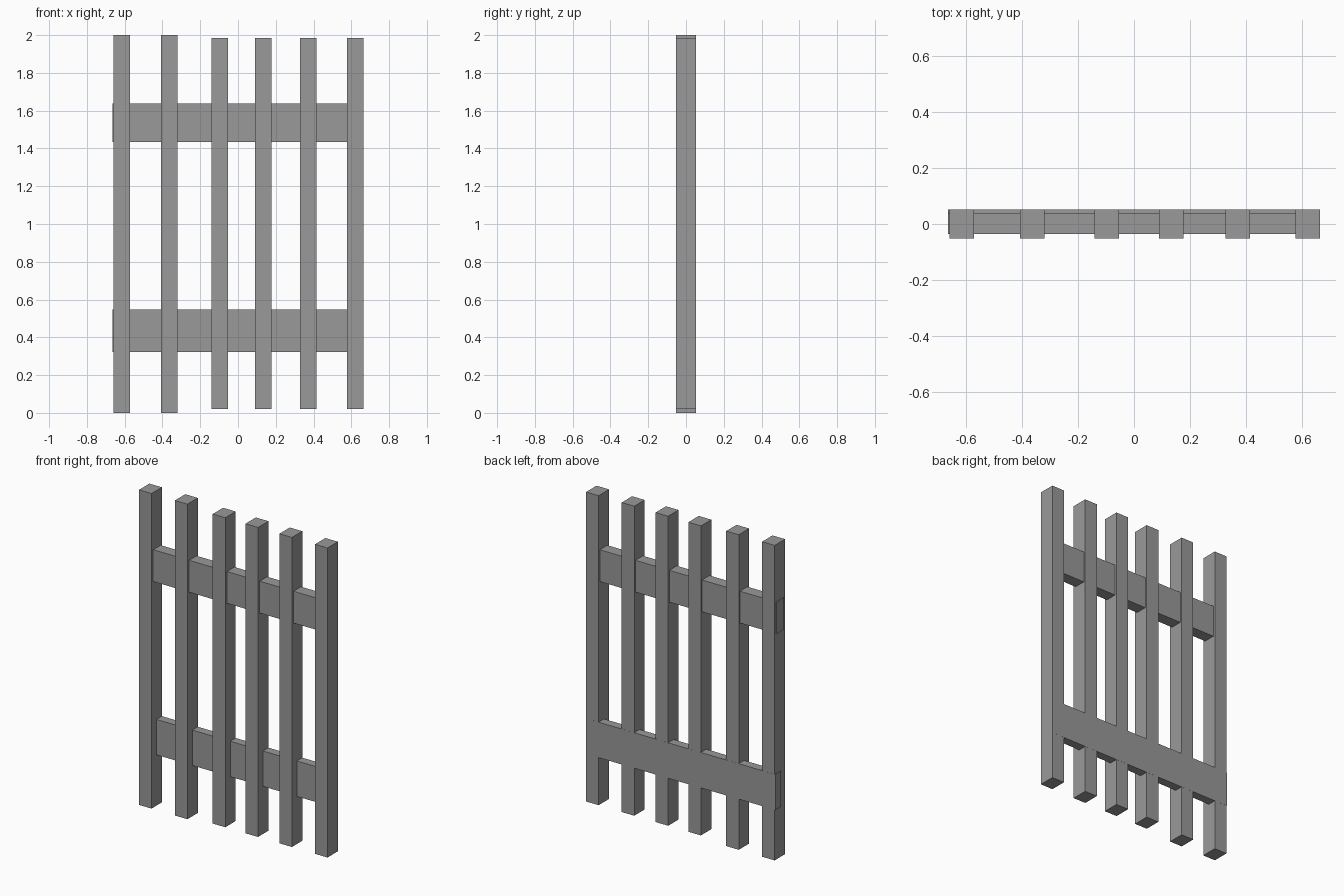
import bpy

cube = bpy.data.objects.get("Cube")
if cube:
    bpy.data.objects.remove(cube, do_unlink=True)

# Single grey for the whole fence
grey = bpy.data.materials.new("fence_grey")
grey.use_nodes = True
color = (0.32, 0.32, 0.32, 1)
grey.diffuse_color = color
grey.node_tree.nodes["Principled BSDF"].inputs["Base Color"].default_value = color


def box(name, x, y, z):
    """Add a box from (low, high) ranges on each axis."""
    ranges = (x, y, z)
    bpy.ops.mesh.primitive_cube_add(size=1, location=[(a + b) / 2 for a, b in ranges])
    obj = bpy.context.object
    obj.name = name
    obj.scale = [b - a for a, b in ranges]
    bpy.ops.object.transform_apply(location=False, rotation=False, scale=True)
    obj.data.materials.append(grey)
    return obj


# Upright pickets: the first two are slightly taller
width, depth = 0.088, 0.052
for i, x in enumerate((-0.615, -0.363, -0.097, 0.133, 0.371, 0.621)):
    z = (0, 2) if i < 2 else (0.02, 1.985)
    box(f"picket_{i + 1}", (x - width / 2, x + width / 2), (-depth, depth), z)

# Cross rails, poking slightly out of the right-hand picket
box("upper_rail", (-0.665, 0.64), (-0.035, 0.04), (1.435, 1.637))
box("lower_rail", (-0.665, 0.64), (-0.002, depth + 0.0005), (0.322, 0.547))
